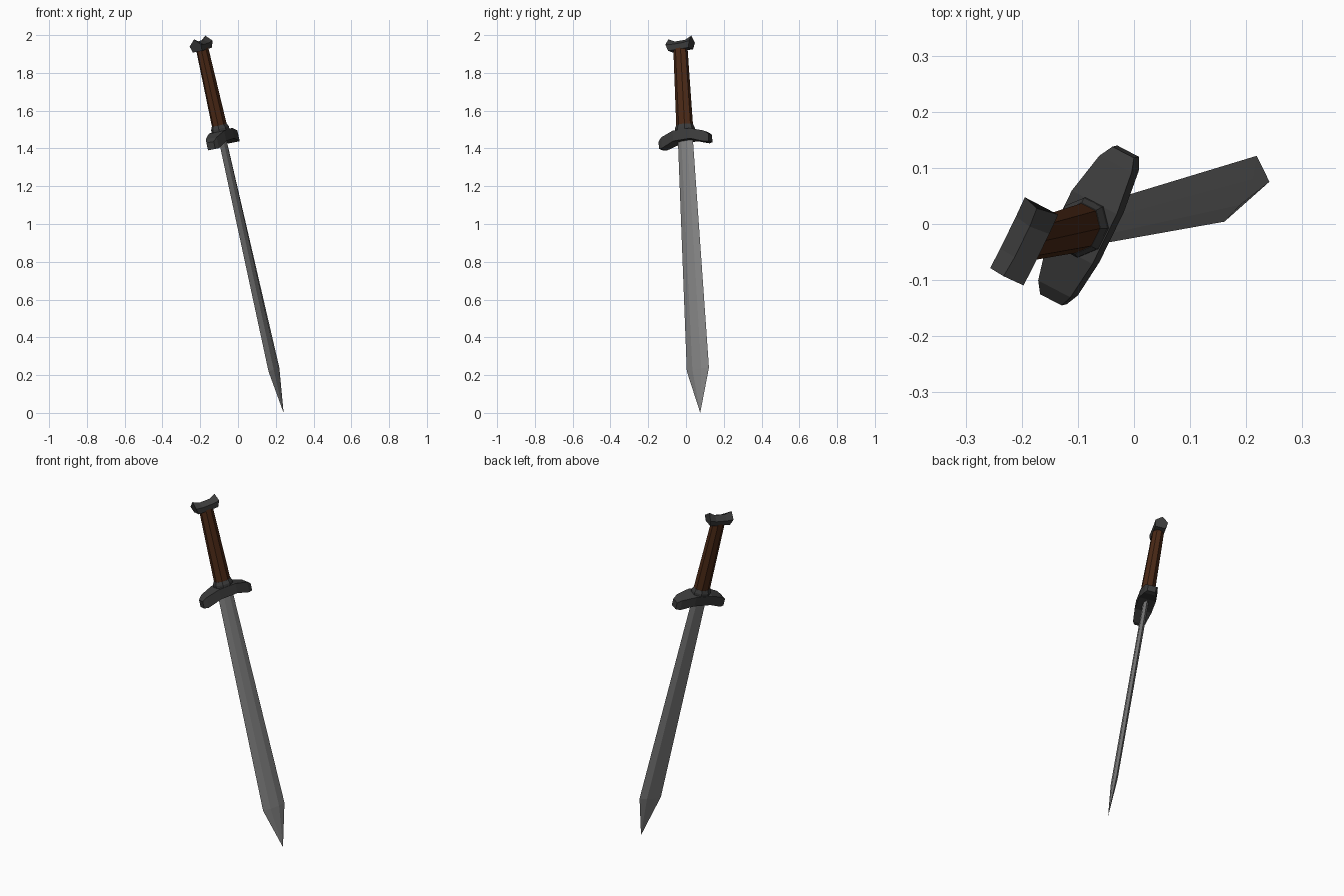
import bpy, bmesh
from math import cos, sin, pi
from mathutils import Matrix, Vector

if "Cube" in bpy.data.objects:
    bpy.data.objects.remove(bpy.data.objects["Cube"])

# Sword frame: w = blade width, n = blade thickness, s = distance from guard to tip
D = Vector((0.218, 0.053, -0.975)).normalized()
W = Vector((0.435, 0.89, 0.15))
W = (W - D * W.dot(D)).normalized()
N = D.cross(W)
M = Matrix((W, N, D)).transposed().to_4x4()
M.translation = Vector((-0.085, -0.004, 1.46))


def loft(name, rings, color=None):
    """Skin a list of equal-length rings and cap both ends."""
    bm = bmesh.new()
    loops = [[bm.verts.new(p) for p in r] for r in rings]
    for a, b in zip(loops, loops[1:]):
        for i in range(len(a)):
            j = (i + 1) % len(a)
            bm.faces.new((a[i], a[j], b[j], b[i]))
    bm.faces.new(loops[0])
    bm.faces.new(loops[-1])
    bmesh.ops.remove_doubles(bm, verts=bm.verts, dist=1e-5)
    bmesh.ops.recalc_face_normals(bm, faces=bm.faces)
    me = bpy.data.meshes.new(name)
    bm.to_mesh(me)
    bm.free()
    ob = bpy.data.objects.new(name, me)
    ob.matrix_world = M
    bpy.context.collection.objects.link(ob)
    if color:
        mat = bpy.data.materials.new(name)
        mat.diffuse_color = color
        mat.use_nodes = True
        mat.node_tree.nodes["Principled BSDF"].inputs["Base Color"].default_value = mat.diffuse_color
        me.materials.append(mat)
    return ob


def octagon(rw, rn, s):
    return [(rw * cos((i + .5) * pi / 4) * 1.05, rn * sin((i + .5) * pi / 4) * 1.05, s)
            for i in range(8)]


def hexagon(w, n, s):
    return [(w, 0, s), (w * .4, n, s), (-w * .4, n, s),
            (-w, 0, s), (-w * .4, -n, s), (w * .4, -n, s)]


DARK = (0.045, 0.045, 0.045, 1)

# Blade: bevelled, widening to the shoulder, then a point
blade = [hexagon(0.044, 0.013, -0.01), hexagon(0.066, 0.012, 1.262)]
tip = [(0, 0, 1.495)]
bl = loft("blade", blade + [hexagon(0.0008, 0.0004, 1.495)], (0.22, 0.22, 0.22, 1))

# Guard: bar with ends drooping towards the blade
guard = []
for w, top, bottom, n in ((-.148, .006, .046, .022), (-.125, -.012, .047, .033),
                          (-.05, -.034, .022, .046), (.05, -.034, .022, .046),
                          (.125, -.012, .047, .033), (.148, .006, .046, .022)):
    guard.append([(w, -n, top), (w, n, top), (w, n, bottom), (w, -n, bottom)])
loft("guard", guard, DARK)

# Collar between guard and grip
loft("collar", [octagon(.052, .045, -.03), octagon(.052, .045, -.048),
                octagon(.045, .037, -.066)], DARK)

# Grip
loft("grip", [octagon(.044, .037, -.04), octagon(.037, .030, -.49)], (0.07, 0.022, 0.008, 1))

# Pommel: ridged block with a horn at each end
pommel = []
for k, ridge, mid in ((-1, -.541, -.508), (-.45, -.524, -.503),
                      (.45, -.524, -.503), (1, -.541, -.508)):
    pommel.append([(.060 * k, -.028, -.473), (.071 * k, -.034, mid), (.068 * k, 0, ridge),
                   (.071 * k, .034, mid), (.060 * k, .028, -.473)])
loft("pommel", pommel, DARK)
